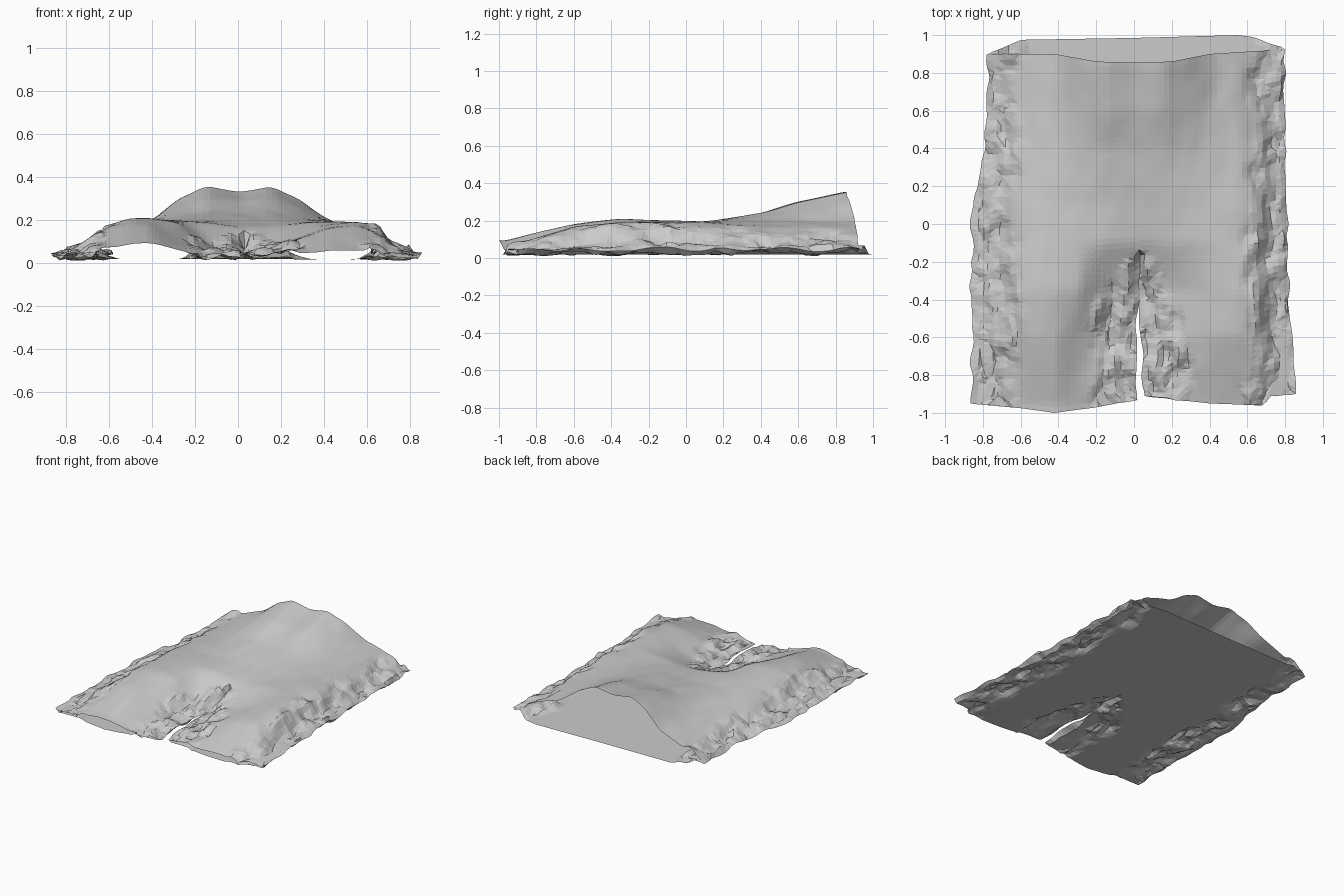
import bpy, bmesh
from mathutils import Vector, noise

if "Cube" in bpy.data.objects:
    bpy.data.objects.remove(bpy.data.objects["Cube"])

def curve(pts, t):
    """Linear lookup through sorted (position, value) pairs."""
    if t <= pts[0][0]:
        return pts[0][1]
    for (a, va), (b, vb) in zip(pts, pts[1:]):
        if t <= b:
            return va + (vb - va) * (t - a) / (b - a)
    return pts[-1][1]

def step(a, b, t):
    t = max(0, min(1, (t - a) / (b - a)))
    return t * t * (3 - 2 * t)

# Outline of the garment: sides, leg slit, hem and the two waist edges
LEFT = [(-.95, -.855), (-.3, -.86), (.08, -.86), (.25, -.82), (.6, -.775), (.9, -.77)]
RIGHT = [(-.9, .86), (-.6, .835), (-.2, .81), (.6, .80), (.9, .80)]
SLIT_L = [(-.92, .01), (-.7, .01), (-.42, .03)]
SLIT_R = [(-.92, .05), (-.42, .03)]
HEM = [(-.86, -.95), (-.6, -.975), (-.42, -1.0), (-.2, -.97), (.01, -.93), (.05, -.91),
       (.4, -.95), (.68, -.96), (.72, -.91), (.86, -.90)]
WAIST_FRONT = [(-.77, .90), (-.42, .90), (-.2, .86), (0, .855), (.2, .86), (.4, .90), (.8, .925)]
WAIST_BACK = [(-.77, .90), (-.6, .975), (0, .985), (.55, 1.0), (.63, .99), (.8, .925)]
CROTCH = -.14

# Cross-section heights of the upper sheet at several y stations
XS = [-.86, -.72, -.62, -.5, -.4, -.28, -.15, .02, .15, .28, .42, .56, .66, .72, .86]
def mirrored(half):
    return half + half[-2::-1]
SECTIONS = [
    (-.97, [.03, .04, .06, .09, .095, .06, .04, .03, .035, .04, .05, .055, .05, .04, .03]),
    (-.6, [.04, .08, .15, .185, .18, .115, .065, .04, .07, .11, .16, .17, .16, .07, .04]),
    (-.35, [.04, .08, .175, .21, .21, .19, .09, .05, .08, .12, .175, .195, .175, .07, .04]),
    (-.1, [.04, .08, .16, .20, .20, .20, .19, .165, .17, .18, .195, .19, .165, .07, .04]),
    (.1, mirrored([.04, .08, .15, .185, .195, .195, .195, .19])),
    (.4, mirrored([.04, .07, .13, .17, .19, .22, .24, .235])),
    (.6, mirrored([.04, .07, .11, .165, .195, .255, .305, .285])),
    (.86, mirrored([.05, .08, .115, .16, .20, .30, .36, .33])),
]

def smooth(pts, x):
    """Section lookup with its corners rounded off."""
    return sum(curve(pts, x + d) for d in (-.03, -.015, 0, .015, .03)) / 5

def upper_height(x, y):
    rows = [(s, smooth(list(zip(XS, h)), x)) for s, h in SECTIONS]
    return smooth(rows, y)

def crumple(x, y):
    """How creased the cloth is: along the side seams and the inner legs."""
    wander = .07 * noise.noise(Vector((y * 5, x * 2, 9)))
    side = step(.57, .67, abs(x) + wander)
    width = .26 * max(.01, min(1, (-.08 - y) / .45))
    inner = 1 - step(.75 * width, 1.15 * width, abs(x - .03) + wander)
    return max(side, inner if y < -.08 else 0)

def point(x, y, layer):
    c = crumple(x, y)
    big = noise.noise(Vector((x * 11, y * 6, layer * 7.3)))
    fine = noise.noise(Vector((x * 22, y * 15, layer * 5.1 + 2)))
    shift = noise.noise_vector(Vector((x * 12, y * 10, layer * 3.7)))
    top = upper_height(x, y)
    if layer == 0:                      # front sheet
        z = top + c * (.035 * big + .018 * fine) + .004 * big
    elif layer == 1:                    # back sheet
        z = .018 + c * (.02 + .05 * big + .015 * fine)
        z = max(.012, min(z, top - .015))
    elif layer == 2:                    # seam
        z = .045 + .025 * big
    else:                               # tucked pleat between the sheets
        z = min(.05 + .03 * big + .015 * fine, top)
    edge = step(0, .12, min(.98 - abs(y), .3))
    return Vector((x + c * .02 * shift.x, y + c * .022 * shift.y * edge, max(.006, z)))

bm = bmesh.new()
ROWS, COLS = 64, 30

def sheet(layer, side, cols=COLS):
    """Half of the front (0) or back (1) sheet from side seam to centre, or a side pleat (3)."""
    outer, slit = (LEFT, SLIT_L) if side < 0 else (RIGHT, SLIT_R)
    waist = WAIST_BACK if layer == 1 else WAIST_FRONT
    grid = []
    for r in range(ROWS + 1):
        t = r / ROWS
        y0 = .92 - 1.87 * t
        row = []
        for i in range(cols + 1):
            x = curve(outer, y0) + (curve(slit, y0) - curve(outer, y0)) * i / COLS
            hem, top = curve(HEM, x), curve(waist, x)
            seam = i == 0 or (i == COLS and y0 < CROTCH)
            if seam:                    # both sheets share the seam line
                top = curve(WAIST_FRONT, x)
            y = top + (hem - top) * t
            row.append(bm.verts.new(point(x, y, 2 if seam else layer)))
        grid.append(row)
    for r in range(ROWS):
        for i in range(cols):
            q = [grid[r][i], grid[r + 1][i], grid[r + 1][i + 1], grid[r][i + 1]]
            if (side > 0) != (layer == 1):
                q.reverse()
            bm.faces.new(q)

for side in (-1, 1):
    sheet(0, side)
    sheet(1, side)
    sheet(3, side, 7)

# Sew the pieces together along their shared seams
bmesh.ops.remove_doubles(bm, verts=bm.verts, dist=.0003)
bmesh.ops.triangulate(bm, faces=bm.faces)
mesh = bpy.data.meshes.new("shorts")
bm.to_mesh(mesh)
bm.free()
shorts = bpy.data.objects.new("shorts", mesh)
bpy.context.collection.objects.link(shorts)
